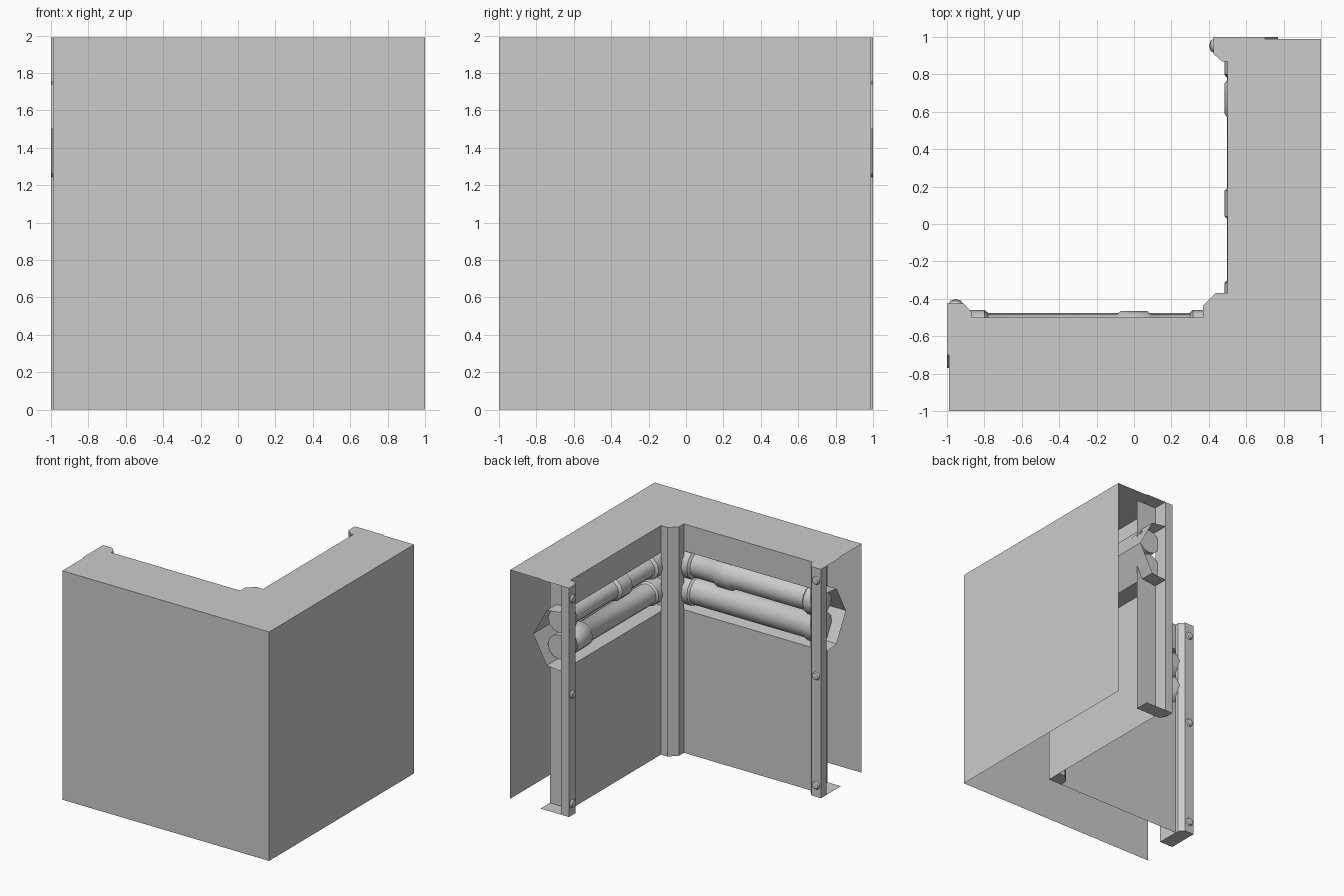
import bpy, bmesh, math

if "Cube" in bpy.data.objects:
    bpy.data.objects.remove(bpy.data.objects["Cube"])

TOP = 1.99


def to_world(u, v, z, side):
    """Local wall coordinates: u along the wall, v depth. The second wall is mirrored over y = -x."""
    return (u, v, z) if side == 0 else (-v, -u, z)


def make(name, verts, faces, side=0, solid=False, smooth=False):
    me = bpy.data.meshes.new(name)
    me.from_pydata([to_world(*p, side) for p in verts], [], faces)
    ob = bpy.data.objects.new(name, me)
    bpy.context.collection.objects.link(ob)
    bm = bmesh.new()
    bm.from_mesh(me)
    if solid:
        bmesh.ops.recalc_face_normals(bm, faces=bm.faces)
    elif side:
        bmesh.ops.reverse_faces(bm, faces=bm.faces)
    bm.to_mesh(me)
    bm.free()
    if smooth:
        bpy.ops.object.select_all(action='DESELECT')
        bpy.context.view_layer.objects.active = ob
        ob.select_set(True)
        bpy.ops.object.shade_smooth_by_angle(angle=math.radians(40))
    return ob


def sheet(name, profile, u0, u1, side):
    """Open (v, z) profile swept along u, facing +v."""
    n = len(profile)
    verts = [(u, v, z) for u in (u0, u1) for v, z in profile]
    faces = [(i, i + 1, n + i + 1, n + i) for i in range(n - 1)]
    make(name, verts, faces, side)


def prism(name, outline, z0, z1, side=0):
    """Closed (u, v) outline extruded upward."""
    n = len(outline)
    verts = [(u, v, z) for z in (z0, z1) for u, v in outline]
    faces = [(i, (i + 1) % n, n + (i + 1) % n, n + i) for i in range(n)]
    faces += [tuple(range(n))[::-1], tuple(range(n, 2 * n))]
    make(name, verts, faces, side, solid=True)


def pipe(name, z, r, r_end, side, sleeve=None, v=-0.59, sides=12):
    """Pipe with end couplings and an optional sleeve (u0, u1, radius)."""
    st = [(-0.90, r_end), (-0.80, r_end), (-0.78, r)]
    if sleeve:
        a, b, rs = sleeve
        st += [(a, r), (a + 0.02, rs), (b - 0.02, rs), (b, r)]
    st += [(0.30, r), (0.315, r_end), (0.43, r_end)]
    verts, faces = [], []
    for u, rad in st:
        for k in range(sides):
            t = 2 * math.pi * k / sides
            verts.append((u, v + rad * math.cos(t), z + rad * math.sin(t)))
    for i in range(len(st) - 1):
        for k in range(sides):
            m = (k + 1) % sides
            faces.append((i * sides + k, i * sides + m, (i + 1) * sides + m, (i + 1) * sides + k))
    faces += [tuple(range(sides)), tuple(range(len(verts) - sides, len(verts)))]
    make(name, verts, faces, side, solid=True, smooth=True)


def rivet(name, u, v, z, side, r=0.036, depth=0.024, sides=10):
    """Low dome on the front of the end post."""
    verts, faces = [], []
    for f, h in ((1, 0), (0.8, 0.6)):
        for k in range(sides):
            t = 2 * math.pi * k / sides
            verts.append((u + r * f * math.cos(t), v + depth * h, z + r * f * math.sin(t)))
    verts.append((u, v + depth, z))
    for k in range(sides):
        m = (k + 1) % sides
        faces += [(k, m, sides + m, sides + k), (sides + k, sides + m, 2 * sides)]
    faces.append(tuple(range(sides)))
    make(name, verts, faces, side, solid=True, smooth=True)


# half-hexagonal pipe recess, and the full inner wall profile that contains it
recess = [(-0.5, 1.245), (-0.64, 1.26), (-0.77, 1.5), (-0.64, 1.74), (-0.5, 1.755)]
wall = [(-0.5, 0)] + recess + [(-0.5, TOP)]
# front strip of the end post
strip = [(-1, -0.5), (-1, -0.425), (-0.91, -0.425), (-0.87, -0.47), (-0.87, -0.5)]

for side, tag in ((0, "front"), (1, "right")):
    # outer skin
    make(tag + "_outer_wall", [(-0.99, -1, 0), (1, -1, 0), (1, -1, TOP), (-0.99, -1, TOP)],
         [(0, 1, 2, 3)], side)
    # inner wall with recess, recess running on through both posts
    sheet(tag + "_inner_wall", wall, -0.87, 0.37, side)
    sheet(tag + "_recess_end", recess, -1, -0.87, side)
    sheet(tag + "_recess_corner", recess, 0.37, 0.45, side)
    # end post: front strip, set-back panels and end lips
    prism(tag + "_end_post", strip, 0, TOP, side)
    for part, z0, z1, va, vb in (("lower", 0, 1.245, 1.365, 1.0), ("upper", 1.755, TOP, 0, 0)):
        if part == "lower":
            pts = [(-0.5, z0), (-0.7, z0), (-0.7, 1.38), (-0.64, 1.26), (-0.5, z1)]
        else:
            pts = [(-0.5, z0), (-0.64, 1.74), (-0.7, 1.63), (-0.7, z1), (-0.5, z1)]
        make(tag + "_end_panel_" + part, [(-0.87, v, z) for v, z in pts],
             [tuple(range(5))], side)
    make(tag + "_bottom_lip", [(-1, -0.7, 0), (-0.87, -0.7, 0), (-0.87, -0.5, 0), (-1, -0.5, 0)],
         [(3, 2, 1, 0)], side)
    for i, z in enumerate((0.1, 1.05, 1.88)):
        rivet(f"{tag}_rivet_{i + 1}", -0.953, -0.425, z, side)

# pipes
pipe("front_upper_pipe", 1.625, 0.108, 0.13, 0, (-0.09, 0.09, 0.125))
pipe("front_lower_pipe", 1.395, 0.115, 0.13, 0)
pipe("right_upper_pipe", 1.625, 0.082, 0.107, 1, (-0.2, -0.02, 0.105))
pipe("right_lower_pipe", 1.395, 0.092, 0.107, 1, (-0.77, -0.57, 0.107))

# inner corner post
corner = [(0.37, -0.5), (0.37, -0.435), (0.435, -0.37), (0.5, -0.37), (0.5, -0.5)]
prism("corner_post", corner, 0, TOP)

# L-shaped top: one half of the outline, then its mirror
half = [(1, -1), (-0.99, -1), (-0.99, -0.7), (-1, -0.7), (-1, -0.425), (-0.91, -0.425),
        (-0.87, -0.47), (-0.87, -0.5), (0.37, -0.5), (0.37, -0.435)]
outline = half + [(-v, -u) for u, v in reversed(half[1:])]
make("top_plate", [(x, y, TOP) for x, y in outline], [tuple(range(len(outline)))[::-1]])
